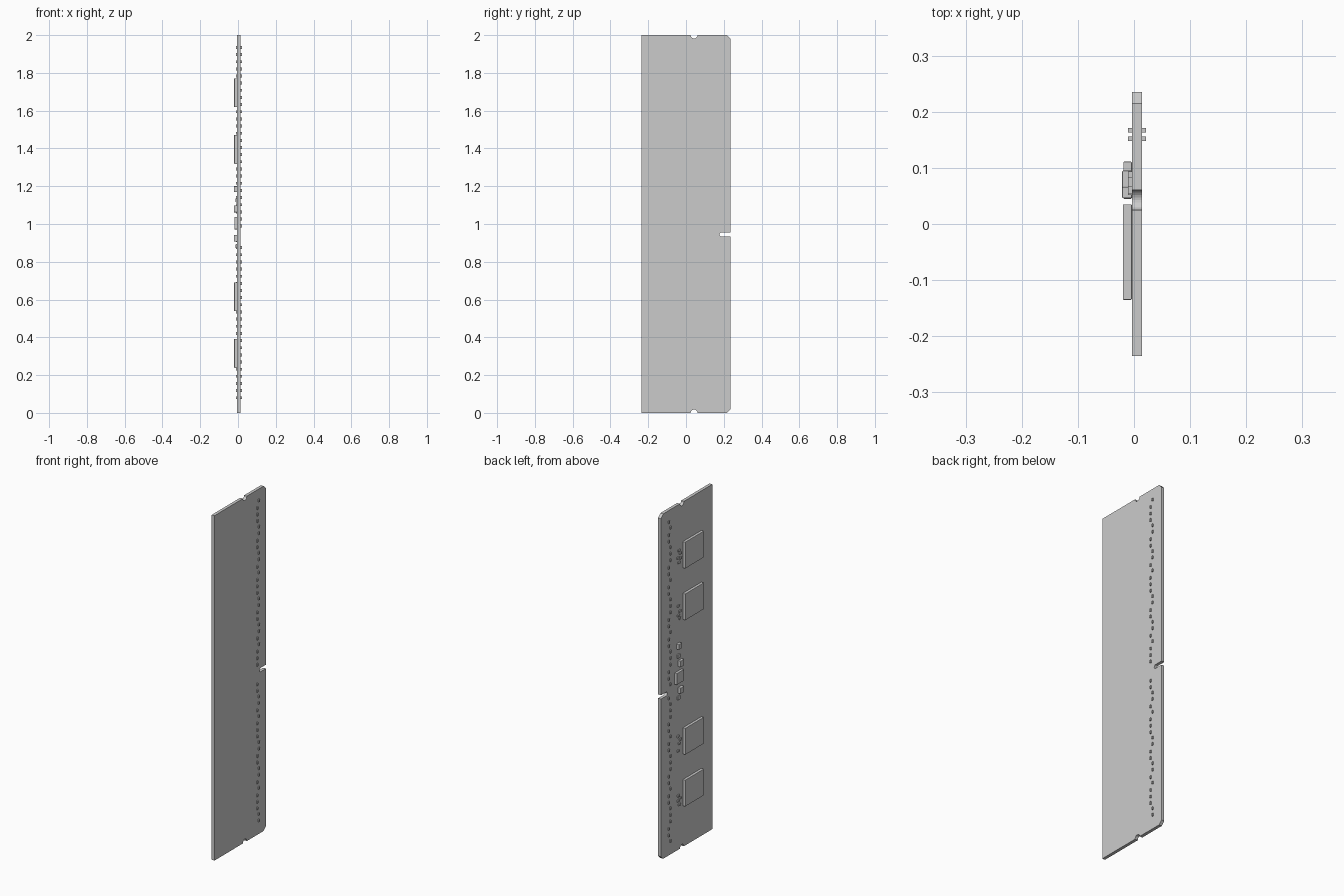
import bpy, bmesh, math, random

random.seed(4)
cube = bpy.data.objects.get("Cube")
if cube:
    bpy.data.objects.remove(cube, do_unlink=True)

grey = bpy.data.materials.new("plain_grey")
grey.use_nodes = True
grey.diffuse_color = (0.6, 0.6, 0.6, 1)
grey.node_tree.nodes["Principled BSDF"].inputs["Base Color"].default_value = (0.6, 0.6, 0.6, 1)

BACK, FACE = -0.004, 0.014      # the two board surfaces along x
HALF = 0.235                    # half the board width along y


def finish(name, bm):
    bmesh.ops.recalc_face_normals(bm, faces=bm.faces)
    mesh = bpy.data.meshes.new(name)
    bm.to_mesh(mesh)
    bm.free()
    mesh.materials.append(grey)
    obj = bpy.data.objects.new(name, mesh)
    bpy.context.scene.collection.objects.link(obj)
    return obj


def add_box(bm, y, z, wide, tall, x0, x1):
    verts = bmesh.ops.create_cube(bm, size=1)["verts"]
    bmesh.ops.scale(bm, vec=(x1 - x0, wide, tall), verts=verts)
    bmesh.ops.translate(bm, vec=((x0 + x1) / 2, y, z), verts=verts)


def arc(y, z, radius, start, end, steps=12):
    angles = [math.radians(start + (end - start) * i / steps) for i in range(steps + 1)]
    return [(y + radius * math.cos(a), z + radius * math.sin(a)) for a in angles]


def chip(name, y, z, wide, tall, depth, bevel=0.0015):
    bm = bmesh.new()
    add_box(bm, y, z, wide, tall, BACK - depth, BACK)
    obj = finish(name, bm)
    mod = obj.modifiers.new("soft_edges", "BEVEL")
    mod.width, mod.segments = bevel, 2
    return obj


# Circuit board outline: chamfered corners, end notches and the key slot
cut = 0.02
outline = [(-HALF, 0)]
outline += arc(0.043, 0, 0.018, 180, 0)
outline += [(HALF - cut, 0), (HALF, cut), (HALF, 0.934)]
outline += arc(0.188, 0.945, 0.011, 270, 90)
outline += [(HALF, 0.956), (HALF, 2 - cut), (HALF - cut, 2)]
outline += arc(0.043, 2, 0.018, 0, -180)
outline += [(-HALF, 2)]
bm = bmesh.new()
board = bm.faces.new([bm.verts.new((BACK, y, z)) for y, z in outline])
side = bmesh.ops.extrude_face_region(bm, geom=[board])["geom"]
bmesh.ops.translate(bm, vec=(FACE - BACK, 0, 0),
                    verts=[v for v in side if isinstance(v, bmesh.types.BMVert)])
finish("circuit_board", bm)

# Four memory chips
for i, z in enumerate((0.315, 0.615, 1.395, 1.695)):
    chip(f"memory_chip_{i + 1}", -0.05, z, 0.17, 0.153, 0.016)

# Controller and the parts stacked around it
chip("controller_chip", 0.078, 1.005, 0.066, 0.066, 0.015)
for i, (y, z, wide, tall) in enumerate((
        (0.08, 1.185, 0.03, 0.03), (0.062, 1.08, 0.032, 0.036), (0.062, 0.925, 0.032, 0.034))):
    chip(f"regulator_{i + 1}", y, z, wide, tall, 0.017)
for i, (y, z) in enumerate(((0.078, 1.125), (0.078, 0.883))):
    chip(f"capacitor_{i + 1}", y, z, 0.022, 0.022, 0.008)

# Small parts beside each memory chip
bm = bmesh.new()
for y, z in ((0.075, 1.735), (0.062, 1.715), (0.085, 1.695), (0.06, 1.685), (0.075, 1.665),
             (0.08, 1.415), (0.065, 1.38), (0.08, 1.36), (0.068, 1.34),
             (0.082, 0.66), (0.06, 0.635), (0.07, 0.615), (0.08, 0.575),
             (0.08, 0.315), (0.06, 0.295), (0.08, 0.285), (0.07, 0.26)):
    add_box(bm, y, z, 0.017, 0.011, BACK - 0.007, BACK)
finish("chip_side_resistors", bm)


# Staggered resistor rows along the contact edge, on both surfaces
def resistor_row(name, x0, x1, pattern, gap):
    bm = bmesh.new()
    count = 50
    for i in range(count):
        z = 1.935 - i * 1.855 / (count - 1)
        if gap[0] < z < gap[1]:
            continue
        outer = pattern[i % len(pattern)] == "o"
        add_box(bm, 0.167 if outer else 0.152, z, 0.008, 0.015, x0, x1)
    finish(name, bm)


resistor_row("resistor_row_plain_side", FACE, FACE + 0.007, "oiiiooiiooi", (0.89, 0.97))
resistor_row("resistor_row_chip_side", BACK - 0.007, BACK, "oiooiiio", (0.92, 0.97))
